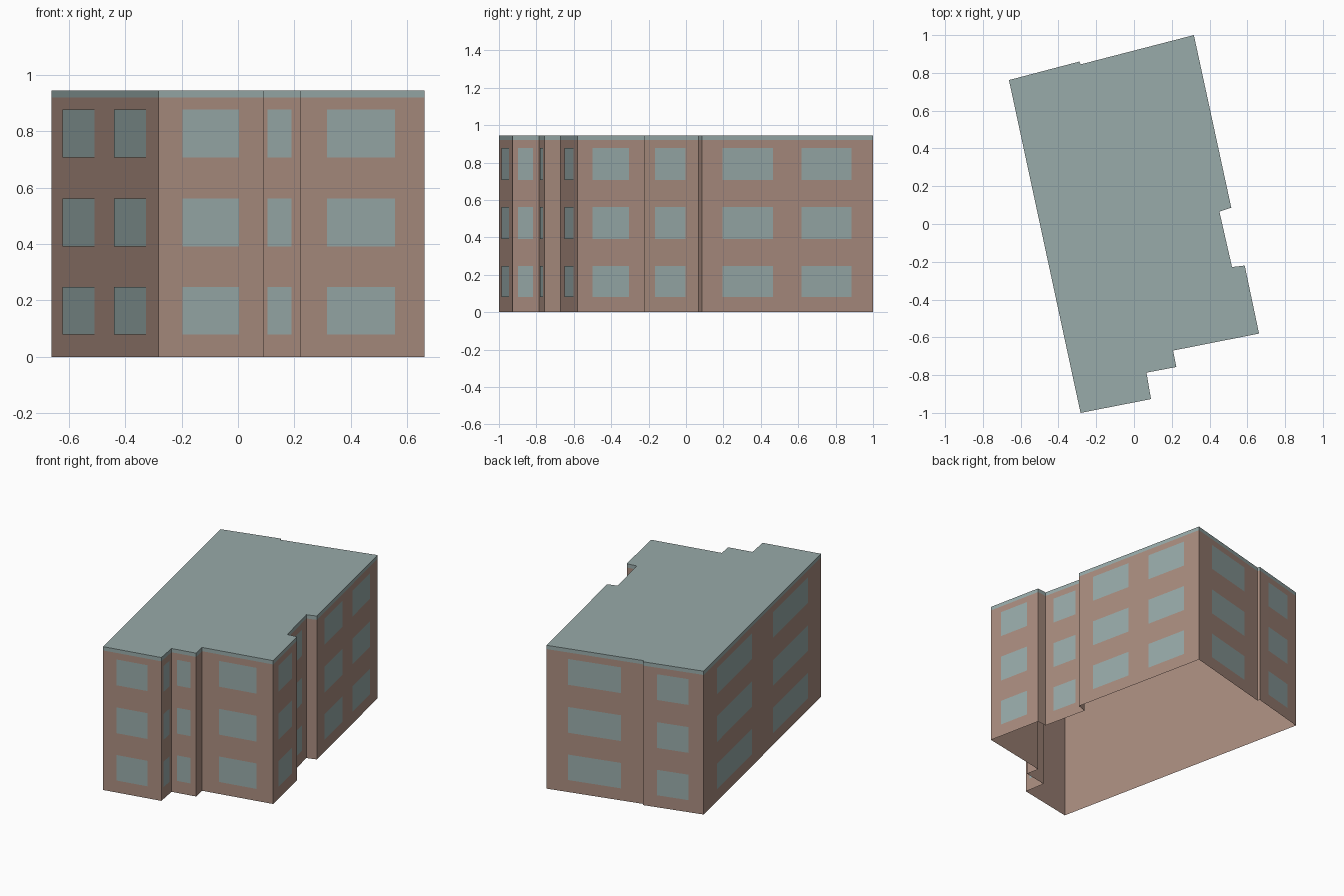
import bpy
import bmesh
from mathutils import Vector

cube = bpy.data.objects.get("Cube")
if cube:
    bpy.data.objects.remove(cube)


def make_material(name, color):
    mat = bpy.data.materials.new(name)
    mat.use_nodes = True
    mat.diffuse_color = (*color, 1)
    mat.node_tree.nodes["Principled BSDF"].inputs["Base Color"].default_value = (*color, 1)
    return mat


brick = make_material("brown_wall", (0.40, 0.265, 0.213))
grey = make_material("grey_green", (0.315, 0.405, 0.398))

EAVES, TOP = 0.92, 0.945
STOREYS = [(0.08, 0.248), (0.392, 0.562), (0.708, 0.878)]
PLATE_GAP = 0.002

# Footprint corners, each with the window spans along the wall that follows it
WALLS = [
    ((-0.283, -1.0), [(0.23, 0.765)]),
    ((0.09, -0.927), [(0.20, 0.78)]),
    ((0.066, -0.787), [(0.24, 0.78)]),
    ((0.224, -0.757), []),
    ((0.207, -0.67), [(0.24, 0.77)]),
    ((0.662, -0.58), [(0.22, 0.765)]),
    ((0.586, -0.22), []),
    ((0.519, -0.228), [(0.21, 0.765)]),
    ((0.452, 0.066), []),
    ((0.515, 0.086), [(0.12, 0.415), (0.58, 0.875)]),
    ((0.317, 1.0), [(0.22, 0.77)]),
    ((-0.283, 0.845), []),
    ((-0.289, 0.86), [(0.23, 0.755)]),
    ((-0.662, 0.762), [(0.11, 0.41), (0.59, 0.89)]),
]
CORNERS = [Vector(corner) for corner, _ in WALLS]
EDGES = list(zip(CORNERS, CORNERS[1:] + CORNERS[:1]))


def add_panel(bm, a, b, low, high):
    quad = [(*a, low), (*b, low), (*b, high), (*a, high)]
    return bm.faces.new([bm.verts.new(p) for p in quad])


def finish(bm, name, materials):
    bmesh.ops.remove_doubles(bm, verts=bm.verts, dist=0.0001)
    mesh = bpy.data.meshes.new(name)
    bm.to_mesh(mesh)
    bm.free()
    for mat in materials:
        mesh.materials.append(mat)
    obj = bpy.data.objects.new(name, mesh)
    bpy.context.collection.objects.link(obj)


# Hollow shell, open underneath: brown walls, grey edge band and flat roof
bm = bmesh.new()
for a, b in EDGES:
    add_panel(bm, a, b, 0, EAVES)
    add_panel(bm, a, b, EAVES, TOP).material_index = 1
roof = bm.faces.new([bm.verts.new((*corner, TOP)) for corner in CORNERS])
roof.material_index = 1
finish(bm, "wall_shell_and_roof", [brick, grey])

# Window panes set just proud of the walls
bm = bmesh.new()
for (a, b), (_, spans) in zip(EDGES, WALLS):
    along = (b - a).normalized()
    outward = Vector((along.y, -along.x)) * PLATE_GAP
    for t0, t1 in spans:
        for low, high in STOREYS:
            add_panel(bm, a.lerp(b, t0) + outward, a.lerp(b, t1) + outward, low, high)
finish(bm, "window_panes", [grey])
